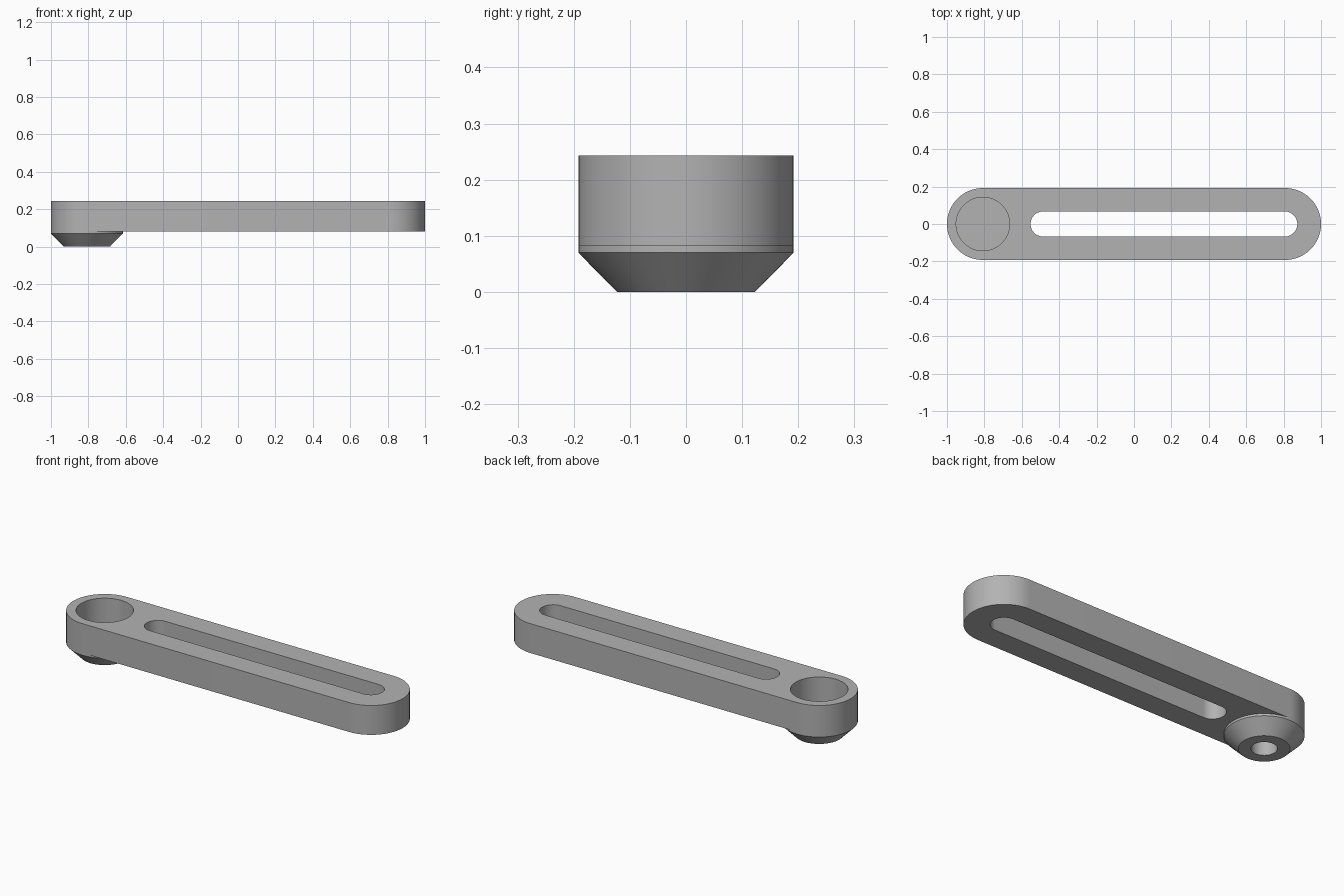
import bpy, bmesh, math
from mathutils import Vector

cube = bpy.data.objects.get("Cube")
if cube:
    bpy.data.objects.remove(cube, do_unlink=True)

END_X = 0.808        # centres of the rounded bar ends
RADIUS = 0.192
BAR_BOTTOM, BAR_TOP = 0.082, 0.243
STEPS = 48           # segments per half circle

grey = bpy.data.materials.new("plain grey")
grey.use_nodes = True
colour = (0.45, 0.45, 0.45, 1)
grey.diffuse_color = colour
grey.node_tree.nodes["Principled BSDF"].inputs["Base Color"].default_value = colour


def finish(name, bm):
    bmesh.ops.recalc_face_normals(bm, faces=bm.faces[:])
    mesh = bpy.data.meshes.new(name)
    bm.to_mesh(mesh)
    bm.free()
    obj = bpy.data.objects.new(name, mesh)
    bpy.context.collection.objects.link(obj)
    mesh.materials.append(grey)
    bpy.ops.object.select_all(action="DESELECT")
    obj.select_set(True)
    bpy.context.view_layer.objects.active = obj
    bpy.ops.object.shade_smooth_by_angle(angle=math.radians(30))
    return obj


def rounded_loop(bm, x0, x1, r, z):
    """Closed outline with half-circle ends; a plain circle when x0 == x1."""
    points = []
    for cx, start in ((x1, -math.pi / 2), (x0, math.pi / 2)):
        for i in range(STEPS + (x0 != x1)):
            a = start + math.pi * i / STEPS
            points.append((cx + r * math.cos(a), r * math.sin(a), z))
    verts = [bm.verts.new(p) for p in points]
    return [bm.edges.new((v, verts[i - 1])) for i, v in enumerate(verts)]


# Slotted bar with a round pocket opening
bm = bmesh.new()
edges = rounded_loop(bm, -END_X, END_X, RADIUS, BAR_BOTTOM)
edges += rounded_loop(bm, -0.486, 0.806, 0.067, BAR_BOTTOM)
edges += rounded_loop(bm, -END_X, -END_X, 0.143, BAR_BOTTOM)
bmesh.ops.triangle_fill(bm, edges=edges, use_beauty=True, normal=(0, 0, 1))
ext = bmesh.ops.extrude_face_region(bm, geom=bm.faces[:], use_keep_orig=True)
top = [g for g in ext["geom"] if isinstance(g, bmesh.types.BMVert)]
bmesh.ops.translate(bm, verts=top, vec=(0, 0, BAR_TOP - BAR_BOTTOM))
finish("slotted_bar", bm)

# Tapered boss: its top is the pocket floor, with a blind hole underneath
bm = bmesh.new()
profile = [(0, 0.074), (0.063, 0.074), (0.063, 0), (0.123, 0),
           (RADIUS, 0.07), (RADIUS, BAR_BOTTOM), (0, BAR_BOTTOM)]
verts = [bm.verts.new((r, 0, z)) for r, z in profile]
line = [bm.edges.new(pair) for pair in zip(verts, verts[1:])]
bmesh.ops.spin(bm, geom=verts + line, cent=(0, 0, 0), axis=(0, 0, 1),
               angle=math.tau, steps=2 * STEPS, use_duplicate=False)
bmesh.ops.remove_doubles(bm, verts=bm.verts[:], dist=1e-4)
bmesh.ops.translate(bm, verts=bm.verts[:], vec=Vector((-END_X, 0, 0)))
finish("tapered_boss", bm)
